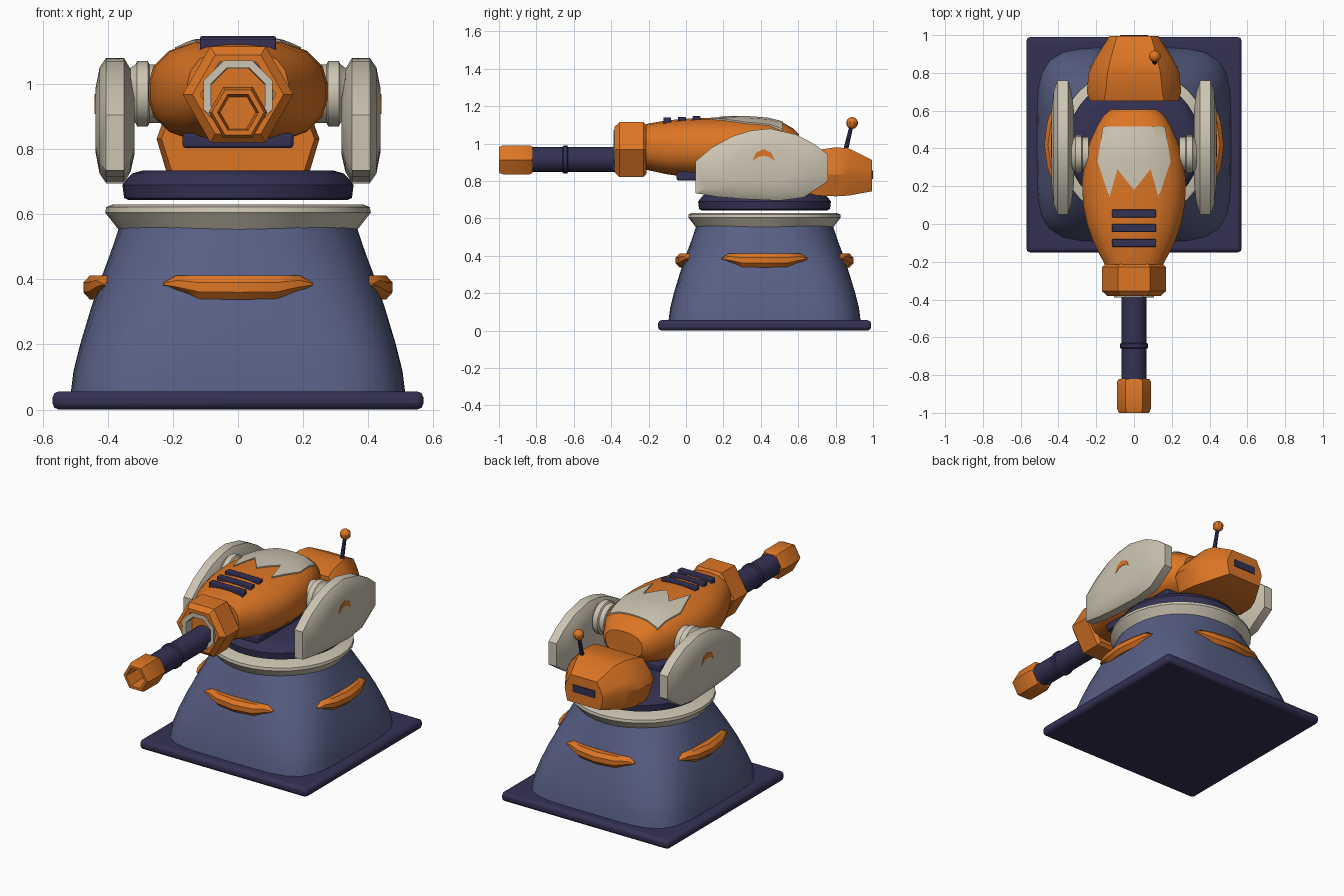
import bpy, bmesh, math
from mathutils import Vector

if "Cube" in bpy.data.objects:
    bpy.data.objects.remove(bpy.data.objects["Cube"])

CY = 0.42  # depth of the tower axis


def material(name, rgb):
    m = bpy.data.materials.new(name)
    m.diffuse_color = (*rgb, 1)
    m.use_nodes = True
    m.node_tree.nodes["Principled BSDF"].inputs["Base Color"].default_value = m.diffuse_color
    return m


ORANGE = material("orange paint", (0.72, 0.18, 0.018))
BLUE = material("slate blue", (0.098, 0.115, 0.235))
DARK = material("dark indigo", (0.035, 0.031, 0.088))
CREAM = material("warm cream", (0.61, 0.56, 0.45))

AXES = {
    "x": lambda a, b, h: (h, a, b),
    "y": lambda a, b, h: (a, h, b),
    "z": lambda a, b, h: (a, b, h),
}


def finish(name, bm, mat, bevel=0, angle=32):
    bmesh.ops.recalc_face_normals(bm, faces=bm.faces[:])
    me = bpy.data.meshes.new(name)
    bm.to_mesh(me)
    bm.free()
    ob = bpy.data.objects.new(name, me)
    bpy.context.collection.objects.link(ob)
    me.materials.append(mat)
    bpy.ops.object.select_all(action="DESELECT")
    ob.select_set(True)
    bpy.context.view_layer.objects.active = ob
    if angle:
        bpy.ops.object.shade_smooth_by_angle(angle=math.radians(angle))
    if bevel:
        mod = ob.modifiers.new("bevel", "BEVEL")
        mod.width, mod.segments, mod.limit_method = bevel, 2, "ANGLE"
    return ob


def loft(name, mat, axis, sections, bevel=0, angle=32):
    """Skin a list of (height, ring of 2D points) along an axis."""
    bm = bmesh.new()
    rings = [[bm.verts.new(AXES[axis](a, b, h)) for a, b in pts] for h, pts in sections]
    n = len(rings[0])
    for r, s in zip(rings, rings[1:]):
        for i in range(n):
            j = (i + 1) % n
            bm.faces.new((r[i], r[j], s[j], s[i]))
    bm.faces.new(rings[0])
    bm.faces.new(rings[-1])
    return finish(name, bm, mat, bevel, angle)


def oval(ca, cb, ra, rb, sides, power=2.0, turn=0.0):
    """Superellipse ring: power 2 is round, higher is squarer."""
    pts = []
    for i in range(sides):
        t = math.tau * i / sides + turn
        c, s = math.cos(t), math.sin(t)
        k = (abs(c) ** power + abs(s) ** power) ** (-1 / power)
        pts.append((ca + ra * c * k, cb + rb * s * k))
    return pts


def lathe(name, mat, axis, ca, cb, profile, sides, turn=0.0, angle=32):
    return loft(name, mat, axis, [(h, oval(ca, cb, r, r, sides, 2, turn)) for h, r in profile], 0, angle)


def box(name, mat, x, y, z, bevel=0):
    pts = [(x[0], y[0]), (x[1], y[0]), (x[1], y[1]), (x[0], y[1])]
    return loft(name, mat, "z", [(z[0], pts), (z[1], pts)], bevel)


# Base plate and tapering tower
box("base_plate", DARK, (-0.57, 0.57), (CY - 0.57, CY + 0.57), (0, 0.056), 0.02)
tower = [(0.04, 0.515, 5), (0.12, 0.505, 4.8), (0.2, 0.485, 4.3), (0.3, 0.455, 3.7),
         (0.4, 0.422, 3.0), (0.48, 0.392, 2.5), (0.56, 0.365, 2.1)]
loft("tower", BLUE, "z", [(z, oval(0, CY, r, r, 48, p)) for z, r, p in tower])

# Collar and floating turntable
lathe("collar", CREAM, "z", 0, CY, [(0.55, 0.365), (0.605, 0.408), (0.622, 0.405), (0.63, 0.385)], 32)
lathe("turntable", DARK, "z", 0, CY,
      [(0.643, 0.335), (0.65, 0.35), (0.69, 0.355), (0.71, 0.34), (0.725, 0.325), (0.735, 0.29)], 40)


# Curved orange strips on the four tower sides
def strip(name, quarter):
    def place(u, d, z):
        c, s = [(1, 0), (0, 1), (-1, 0), (0, -1)][quarter]
        return (u * c + d * s, CY + u * s - d * c, z)

    bm = bmesh.new()
    rings = []
    for u, lo, hi in [(-0.23, .38, .39), (-0.19, .362, .412), (-0.12, .34, .412), (0, .338, .412),
                      (0.12, .34, .412), (0.19, .362, .412), (0.23, .38, .39)]:
        d = 0.475 - 1.1 * u * u
        t = (hi - lo) * 0.3
        rings.append([bm.verts.new(place(u, *p)) for p in
                      ((0.36, lo), (d - 0.02, lo), (d, lo + t), (d, hi - t), (d - 0.02, hi), (0.36, hi))])
    for r, s in zip(rings, rings[1:]):
        for i in range(6):
            j = (i + 1) % 6
            bm.faces.new((r[i], r[j], s[j], s[i]))
    bm.faces.new(rings[0])
    bm.faces.new(rings[-1])
    finish(name, bm, ORANGE)


for q, side in enumerate(("front", "right", "back", "left")):
    strip("tower_strip_" + side, q)


# Gun body
def body_sections(grow=0.0):
    data = [(-0.215, .155, .86, 1.105), (-0.1, .215, .835, 1.125), (0, .25, .822, 1.133),
            (0.1, .27, .816, 1.138), (0.22, .276, .815, 1.14), (0.34, .262, .818, 1.14),
            (0.44, .232, .828, 1.132), (0.52, .195, .845, 1.112), (0.575, .16, .87, 1.08),
            (0.605, .125, .9, 1.05)]
    return [(y, oval(0, (lo + hi) / 2, w + grow, (hi - lo) / 2 + grow, 20, 2.6, math.pi / 20))
            for y, w, lo, hi in data]


loft("gun_body", ORANGE, "y", body_sections())
box("body_underplate", DARK, (-0.17, 0.17), (-0.05, 0.5), (0.803, 0.85), 0.01)

# Cream crest on top: a slightly larger shell trimmed by a notched outline
half = [(0.165, 0.515), (0.193, 0.33), (0.13, 0.14), (0.088, 0.29)]
outline = half + [(0, 0.18)] + [(-x, y) for x, y in reversed(half)]
cutter = loft("crest_cutter", CREAM, "z", [(1.0, outline), (1.3, outline)], 0, 0)
cutter.hide_render = True
cutter.hide_viewport = True
crest = loft("top_crest", CREAM, "y", body_sections(0.007))
trim = crest.modifiers.new("trim", "BOOLEAN")
trim.operation, trim.object, trim.solver = "INTERSECT", cutter, "EXACT"

# Vent bars on the body top
for i, y in enumerate((-0.1, -0.022, 0.056)):
    top = 1.138 + 0.05 * y
    box(f"vent_bar_{i + 1}", DARK, (-0.116, 0.116), (y - 0.021, y + 0.021), (top - 0.035, top + 0.006), 0.004)

# Hexagonal shroud, mouth ring, barrel and muzzle
lathe("barrel_shroud", ORANGE, "y", 0, 0.968,
      [(-0.21, .148), (-0.228, .17), (-0.355, .17), (-0.382, .14), (-0.382, .115), (-0.31, .115)], 6)
lathe("shroud_ring", CREAM, "y", 0, 0.966,
      [(-0.31, .117), (-0.388, .115), (-0.388, .09), (-0.33, .088)], 8, math.pi / 8).data.materials.append(ORANGE)
bpy.context.object.data.polygons[-1].material_index = 1
lathe("barrel", DARK, "y", 0, 0.915, [(-0.85, .067), (-0.3, .067)], 20)
lathe("barrel_band", DARK, "y", 0, 0.915, [(-0.66, .067), (-0.655, .075), (-0.635, .075), (-0.63, .067)], 20)
lathe("muzzle", ORANGE, "y", 0, 0.913,
      [(-0.82, .08), (-0.835, .09), (-0.975, .09), (-1, .08), (-1, .063), (-0.88, .055)], 6)

# Rear box with vent
rear = [(0.65, .235, .735, .95, .16), (0.7, .25, .722, .965, .15), (0.8, .24, .718, .98, .14),
        (0.87, .21, .722, .975, .125), (0.995, .13, .745, .912, .09)]
loft("rear_box", ORANGE, "y", [
    (y, [(-w * .87, lo), (w * .87, lo), (w, lo + (hi - lo) * .45), (w * .93, lo + (hi - lo) * .65), (t, hi),
         (-t, hi), (-w * .93, lo + (hi - lo) * .65), (-w, lo + (hi - lo) * .45)])
    for y, w, lo, hi, t in rear], 0, 25)
box("rear_vent", DARK, (-0.075, 0.075), (0.98, 1.0), (0.81, 0.855))

# Antenna
base, tip = Vector((0.11, 0.85, 0.95)), Vector((0.11, 0.888, 1.11))
bm = bmesh.new()
bmesh.ops.create_cone(bm, cap_ends=True, segments=8, radius1=0.013, radius2=0.01, depth=(tip - base).length)
rot = (tip - base).to_track_quat("Z", "Y").to_matrix()
for v in bm.verts:
    v.co = rot @ v.co + (base + tip) / 2
finish("antenna_rod", bm, DARK)
bm = bmesh.new()
bmesh.ops.create_uvsphere(bm, u_segments=10, v_segments=7, radius=0.032)
bmesh.ops.translate(bm, verts=bm.verts[:], vec=tip)
finish("antenna_ball", bm, ORANGE)

# Side shields with axle and arched mark, mirrored
shield = [(0.05, .905), (0.05, .735), (0.17, .715), (0.31, .703), (0.5, .695), (0.63, .712), (0.76, .8),
          (0.76, .94), (0.69, .995), (0.59, 1.048), (0.45, 1.08), (0.35, 1.07), (0.25, 1.04), (0.14, .98)]
arch = [(0.355, .908), (0.375, .952), (0.415, .97), (0.455, .952), (0.475, .908), (0.44, .93),
        (0.415, .935), (0.39, .93)]
for s, side in ((1, "right"), (-1, "left")):
    loft("shield_" + side, CREAM, "x", [
        (s * x, [(0.41 + (y - 0.41) * k, 0.89 + (z - 0.89) * k) for y, z in shield])
        for x, k in ((.318, .55), (.33, .82), (.35, 1), (.405, 1), (.425, .85), (.438, .5))], 0, 30)
    lathe("axle_" + side, CREAM, "x", 0.37, 0.97,
          [(s * .24, .09), (s * .272, .09), (s * .277, .1), (s * .31, .1), (s * .315, .09), (s * .33, .08)], 20)
    loft("shield_mark_" + side, ORANGE, "x", [(s * .433, arch), (s * .4405, arch)], 0, 0)
